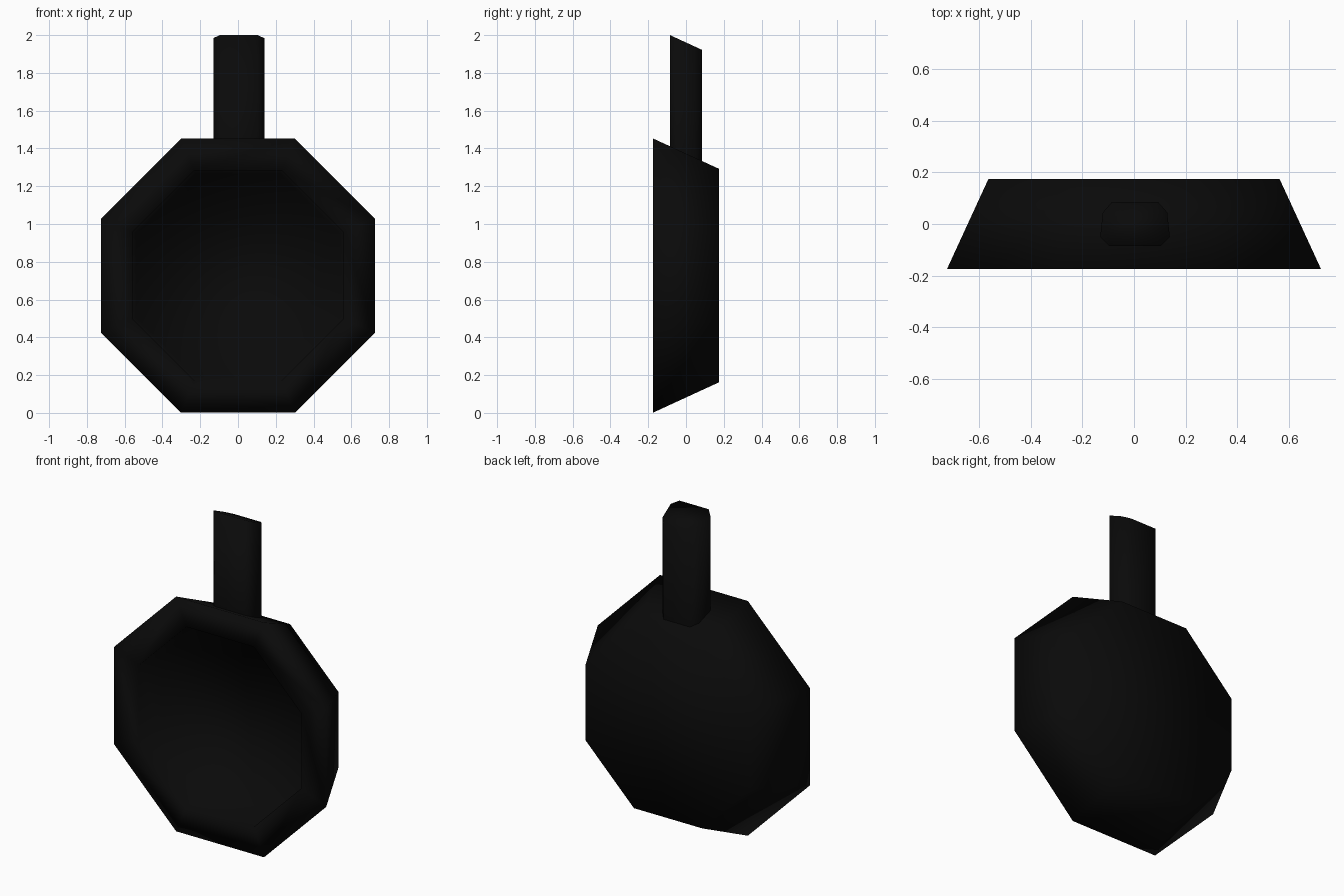
import bpy, bmesh, math

if "Cube" in bpy.data.objects:
    bpy.data.objects.remove(bpy.data.objects["Cube"])

black = bpy.data.materials.new("black_iron")
black.diffuse_color = (0.003, 0.003, 0.003, 1)
black.use_nodes = True
black.node_tree.nodes["Principled BSDF"].inputs["Base Color"].default_value = black.diffuse_color
CZ = 0.727  # height of the pan centre


def loft(name, rings, cap_start=True):
    """Skin equal-length rings of points, smooth shaded, with capped ends."""
    bm = bmesh.new()
    rows = [[bm.verts.new(p) for p in ring] for ring in rings]
    for a, b in zip(rows, rows[1:]):
        for i in range(len(a)):
            j = (i + 1) % len(a)
            bm.faces.new((a[i], a[j], b[j], b[i]))
    if cap_start:
        bm.faces.new(rows[0])
    bm.faces.new(rows[-1])
    bmesh.ops.recalc_face_normals(bm, faces=bm.faces)
    mesh = bpy.data.meshes.new(name)
    bm.to_mesh(mesh)
    bm.free()
    for f in mesh.polygons:
        f.use_smooth = True
    mesh.materials.append(black)
    ob = bpy.data.objects.new(name, mesh)
    bpy.context.collection.objects.link(ob)
    return ob


def octagon(apothem, y):
    r = apothem / math.cos(math.pi / 8)
    angles = [math.pi / 8 + i * math.pi / 4 for i in range(8)]
    return [(r * math.cos(a), y, CZ + r * math.sin(a)) for a in angles]


# Pan body: back, outer wall, rim, inner wall and floor
loft("pan_body", [octagon(0.565, 0.175), octagon(0.726, -0.175),
                  octagon(0.557, -0.175), octagon(0.54, 0.025)])

# Handle: chamfered section, both ends parallel to the sloping pan wall
half = [(0.10, -0.085), (0.135, -0.05), (0.125, 0.045), (0.09, 0.085)]
section = half + [(-x, y) for x, y in reversed(half)]
ends = [[(x + 0.004, y, z - 0.46 * y) for x, y in section] for z in (1.37, 1.961)]
loft("handle", ends, cap_start=False)
